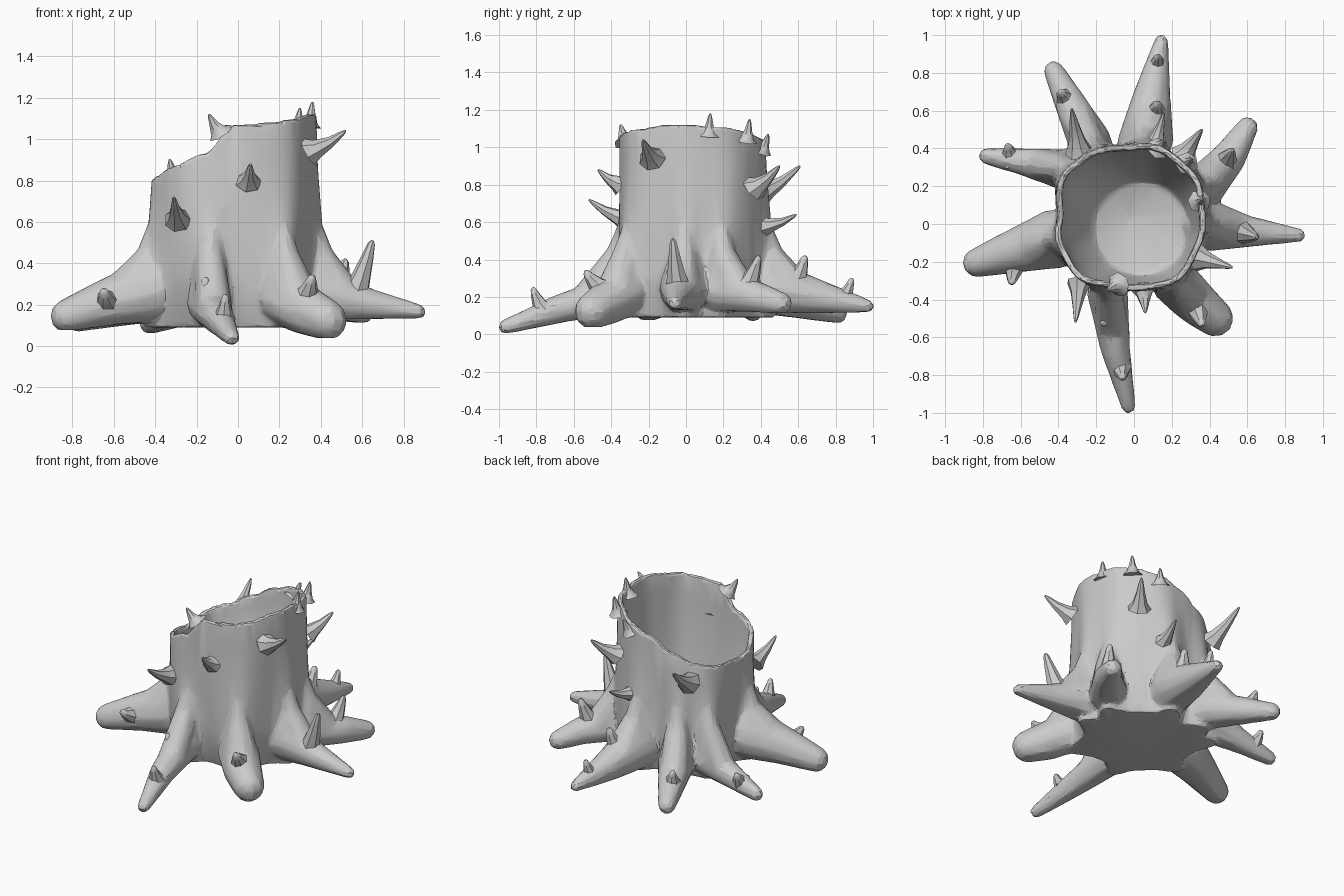
import bpy, bmesh, math
from mathutils import Vector

if "Cube" in bpy.data.objects:
    bpy.data.objects.remove(bpy.data.objects["Cube"])

CX, CY = -0.02, 0.035         # trunk axis
BASE, FLOOR = 0.09, 0.31      # underside and hollow floor heights
SEG = 96
# rim height every 22.5 degrees, counter-clockwise from +x
RIM = [1.12, 1.11, 1.09, 1.05, 1.0, 0.92, 0.85, 0.82,
       0.80, 0.82, 0.87, 0.93, 1.07, 1.08, 1.10, 1.12]
# Each root: base, middle and tip spheres (x, y, z, r)
ROOTS = [
    [(-0.14, -0.37, 0.21, 0.11), (-0.10, -0.66, 0.14, 0.08), (-0.03, -0.965, 0.04, 0.04)],
    [(0.22, -0.31, 0.23, 0.13), (0.33, -0.42, 0.17, 0.12), (0.43, -0.50, 0.125, 0.10)],
    [(0.38, -0.01, 0.25, 0.14), (0.60, -0.04, 0.205, 0.085), (0.875, -0.06, 0.165, 0.037)],
    [(0.36, 0.19, 0.23, 0.12), (0.51, 0.36, 0.20, 0.09), (0.60, 0.51, 0.165, 0.06)],
    [(0.06, 0.44, 0.25, 0.15), (0.09, 0.66, 0.205, 0.105), (0.145, 0.97, 0.15, 0.037)],
    [(-0.23, 0.42, 0.22, 0.12), (-0.34, 0.64, 0.16, 0.085), (-0.425, 0.81, 0.11, 0.055)],
    [(-0.37, 0.29, 0.22, 0.11), (-0.58, 0.33, 0.165, 0.075), (-0.78, 0.36, 0.11, 0.045)],
    [(-0.42, -0.08, 0.26, 0.16), (-0.62, -0.14, 0.21, 0.12), (-0.83, -0.205, 0.145, 0.08)],
]
ROOT_ANGLES = [math.atan2(r[0][1] - CY, r[0][0] - CX) for r in ROOTS]


def rim(a):
    f = (a / math.tau * 16) % 16
    i = int(f)
    u = f - i
    u = u * u * (3 - 2 * u)
    return RIM[i] * (1 - u) + RIM[(i + 1) % 16] * u


def radius(a, z):
    """Rounded-square trunk with ridges above the roots and pinched gaps."""
    c, s = abs(math.cos(a)), abs(math.sin(a))
    r = ((c / 0.395) ** 2.5 + (s / 0.388) ** 2.5) ** (-1 / 2.5)
    r *= 1 + 0.015 * math.sin(5 * a + 1) + 0.012 * math.sin(9 * a + 3 * z)
    ridge = max(math.exp(-(math.remainder(a - b, math.tau) / 0.2) ** 2) for b in ROOT_ANGLES)
    flare = min(1, max(0, (0.95 - z) / 0.6))
    pinch = min(1, max(0, (0.35 - z) / 0.26))
    return r * (1 + 0.13 * ridge * flare ** 1.3 - 0.14 * (1 - ridge) * pinch ** 1.5)


def make(name, bm):
    bmesh.ops.recalc_face_normals(bm, faces=bm.faces[:])
    me = bpy.data.meshes.new(name)
    bm.to_mesh(me)
    bm.free()
    ob = bpy.data.objects.new(name, me)
    bpy.context.collection.objects.link(ob)
    return ob


def bridge(bm, rows):
    for lo, hi in zip(rows, rows[1:]):
        for j in range(len(lo)):
            n = (j + 1) % len(lo)
            bm.faces.new((lo[j], lo[n], hi[n], hi[j]))


def add_trunk(bm):
    """Closed cup: outer wall, rim, inner wall, floor."""
    rows = []
    angles = [math.tau * j / SEG for j in range(SEG)]
    for k in range(17):                       # outside, going up
        row = []
        for a in angles:
            z = BASE + (rim(a) - BASE) * k / 16
            r = radius(a, z)
            row.append(bm.verts.new((CX + r * math.cos(a), CY + r * math.sin(a), z)))
        rows.append(row)
    for k in range(11):                       # inside, going down
        row = []
        t = k / 10
        for a in angles:
            z = rim(a) + (FLOOR - rim(a)) * t
            r = (radius(a, rim(a)) - 0.034) * (1 - t ** 2) + 0.25 * t ** 2
            row.append(bm.verts.new((CX + 0.06 * t * t + r * math.cos(a),
                                     CY - 0.06 * t * t + r * math.sin(a), z)))
        rows.append(row)
    bridge(bm, rows)
    for row, z in ((rows[0], BASE), (rows[-1], FLOOR - 0.04)):
        c = bm.verts.new((CX, CY, z))
        for j in range(SEG):
            bm.faces.new((row[j], row[(j + 1) % SEG], c))


def ball_points(x, y, z, r):
    for i in range(1, 6):
        th = math.pi * i / 6
        for j in range(10):
            ph = math.tau * j / 10
            yield (x + r * math.sin(th) * math.cos(ph),
                   y + r * math.sin(th) * math.sin(ph), z + r * math.cos(th))


def add_limb(bm, balls):
    """Rounded tapering limb: hulls over consecutive spheres (x, y, z, r)."""
    for p, q in zip(balls, balls[1:]):
        pts = [bm.verts.new(co) for ball in (p, q) for co in ball_points(*ball)]
        bmesh.ops.convex_hull(bm, input=pts)


bm = bmesh.new()
add_trunk(bm)
for (base, mid, tip), a in zip(ROOTS, ROOT_ANGLES):
    # buttress climbing the trunk wall, then the root itself
    climb = []
    for z, inset, r in ((0.60, 0.04, 0.035), (0.42, 0.025, 0.075)):
        d = radius(a, z) - inset
        climb.append((CX + d * math.cos(a), CY + d * math.sin(a), z, r))
    add_limb(bm, climb + [base, mid, tip])
    # web filling the crotch on top of the root
    add_limb(bm, [climb[1], tuple(m * 0.6 + b * 0.4 for m, b in zip(mid, base))])
bmesh.ops.delete(bm, geom=[v for v in bm.verts if not v.link_faces], context="VERTS")
stump = make("stump_with_roots", bm)

# Fuse trunk and roots, soften, then reduce to a faceted surface
m = stump.modifiers.new("fuse", "REMESH")
m.mode, m.voxel_size = "VOXEL", 0.013
m = stump.modifiers.new("soften", "SMOOTH")
m.factor, m.iterations = 0.5, 8
m = stump.modifiers.new("facet", "DECIMATE")
m.ratio = 0.06
bpy.context.view_layer.objects.active = stump
stump.select_set(True)
for name in ("fuse", "soften", "facet"):
    bpy.ops.object.modifier_apply(modifier=name)
bpy.ops.object.shade_smooth_by_angle(angle=math.radians(15))
stump.select_set(False)

# Thorns: base point, tip point, base radius
WALL_THORNS = [
    ((0.05, -0.34, 0.80), (0.06, -0.47, 0.88), 0.05),
    ((-0.29, -0.31, 0.61), (-0.31, -0.52, 0.72), 0.05),
    ((0.34, -0.18, 0.94), (0.52, -0.23, 1.04), 0.055),
    ((-0.29, 0.38, 0.74), (-0.33, 0.61, 0.90), 0.055),
    ((0.11, 0.41, 0.58), (0.16, 0.59, 0.64), 0.045),
    ((0.26, 0.36, 0.78), (0.36, 0.50, 0.90), 0.055),
    ((-0.08, -0.32, 1.03), (-0.14, -0.35, 1.12), 0.05),
    ((0.345, 0.12, 1.06), (0.36, 0.13, 1.18), 0.045),
    ((0.28, 0.32, 1.03), (0.30, 0.34, 1.15), 0.045),
    ((0.13, 0.40, 0.98), (0.16, 0.44, 1.07), 0.045),
]
ROOT_THORNS = [
    ((-0.14, -0.48, 0.22), (-0.16, -0.53, 0.33), 0.06),
    ((-0.07, -0.76, 0.13), (-0.06, -0.82, 0.25), 0.05),
    ((0.33, -0.44, 0.24), (0.36, -0.54, 0.34), 0.06),
    ((0.56, -0.04, 0.24), (0.65, -0.07, 0.51), 0.06),
    ((0.48, 0.32, 0.24), (0.52, 0.39, 0.42), 0.06),
    ((0.11, 0.58, 0.27), (0.13, 0.64, 0.42), 0.06),
    ((0.12, 0.83, 0.17), (0.13, 0.89, 0.30), 0.05),
    ((-0.36, 0.66, 0.19), (-0.39, 0.70, 0.29), 0.055),
    ((-0.65, 0.34, 0.15), (-0.67, 0.42, 0.24), 0.055),
    ((-0.63, -0.20, 0.22), (-0.65, -0.32, 0.27), 0.06),
]


def make_thorns(name, thorns, profile):
    """Slightly hooked seven-sided spikes with flared feet."""
    bm = bmesh.new()
    for b, t, r in thorns:
        b, t = Vector(b), Vector(t)
        rot = (t - b).to_track_quat("Z", "Y").to_matrix()
        rows = []
        for f, s in profile:
            c = b.lerp(t, f) - Vector((0, 0, 0.015 * math.sin(math.pi * f)))
            rows.append([bm.verts.new(c + rot @ Vector(
                (r * s * math.cos(math.tau * j / 7), r * s * math.sin(math.tau * j / 7), 0)))
                for j in range(7)])
        bridge(bm, rows)
        bm.faces.new(rows[0][::-1])
        bm.faces.new(rows[-1])
    ob = make(name, bm)
    bpy.context.view_layer.objects.active = ob
    ob.select_set(True)
    bpy.ops.object.shade_smooth_by_angle(angle=math.radians(40))
    ob.select_set(False)


make_thorns("trunk_thorns", WALL_THORNS, ((0, 1.35), (0.25, 0.85), (0.6, 0.5), (0.9, 0.25), (1, 0.1)))
make_thorns("root_thorns", ROOT_THORNS, ((0, 1.2), (0.4, 0.8), (0.75, 0.5), (0.95, 0.3), (1, 0.12)))
